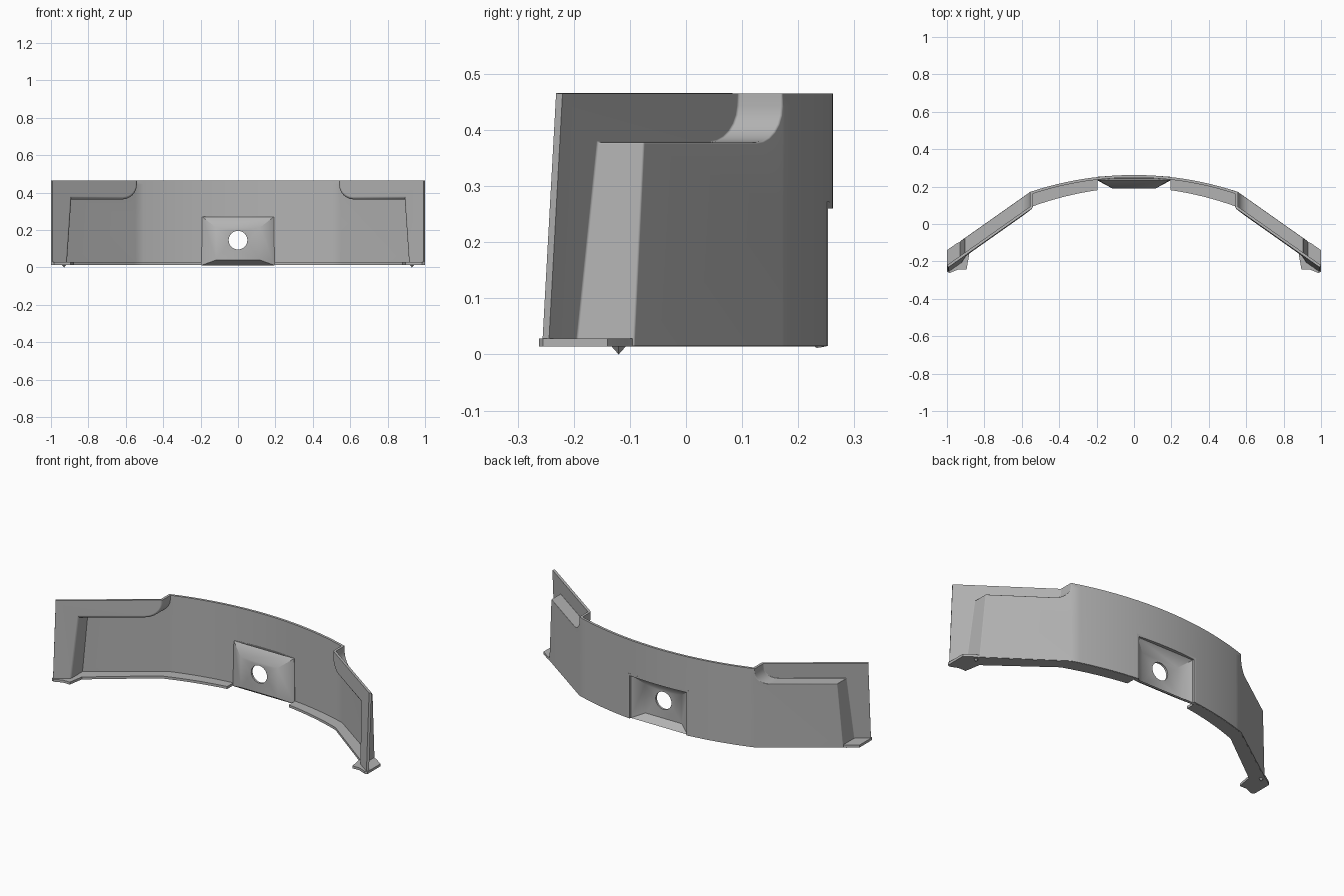
import bpy, bmesh, math
from mathutils import Vector

cube = bpy.data.objects.get("Cube")
if cube:
    bpy.data.objects.remove(cube, do_unlink=True)

grey = bpy.data.materials.new("plain_grey")
grey.use_nodes = True
COLOUR = (0.45, 0.45, 0.45, 1)
grey.diffuse_color = COLOUR
grey.node_tree.nodes["Principled BSDF"].inputs["Base Color"].default_value = COLOUR

LOW, TOP = 0.015, 0.465      # bottom and top of the shell
BEND = 0.555                 # where the arc meets the straight side
RADIUS, CREST = 1.75, 0.262
POCKET_X, POCKET_Z = 0.18, 0.26


def arc_y(x, inset=0.0):
    return CREST - RADIUS + math.sqrt((RADIUS - inset) ** 2 - x * x)


def side_y(x):
    return arc_y(BEND) - 0.705 * (x - BEND)


def recess_y(x, z):
    return side_y(x) - 0.078 - 0.055 * (TOP - z)


def add_face(bm, points):
    return bm.faces.new([bm.verts.new(p) for p in points])


def finish(name, bm, thickness=0.0, bevel=0.0):
    bmesh.ops.remove_doubles(bm, verts=bm.verts, dist=0.0005)
    bmesh.ops.recalc_face_normals(bm, faces=bm.faces)
    # open sheets must face the back so they thicken inward
    if thickness and sum(f.normal.y * f.calc_area() for f in bm.faces) < 0:
        bmesh.ops.reverse_faces(bm, faces=bm.faces)
    mesh = bpy.data.meshes.new(name)
    bm.to_mesh(mesh)
    bm.free()
    mesh.materials.append(grey)
    ob = bpy.data.objects.new(name, mesh)
    bpy.context.collection.objects.link(ob)
    bpy.ops.object.select_all(action='DESELECT')
    ob.select_set(True)
    bpy.context.view_layer.objects.active = ob
    if bevel:
        mod = ob.modifiers.new("Soft edges", 'BEVEL')
        mod.width, mod.segments = bevel, 3
        mod.limit_method, mod.angle_limit = 'ANGLE', math.radians(50)
    if thickness:
        mod = ob.modifiers.new("Thickness", 'SOLIDIFY')
        mod.thickness, mod.offset = thickness, -1
        mod.use_even_offset = True
    bpy.ops.object.convert(target='MESH')
    bpy.ops.object.shade_smooth_by_angle(angle=math.radians(40))
    mod = ob.modifiers.new("Even shading", 'WEIGHTED_NORMAL')
    mod.keep_sharp = True
    return ob


# Recess outline on each side: down, round the corner, along, then down the end
R = 0.065
LEDGE = 0.378
outline = [(BEND, TOP)]
for i in range(7):
    a = math.pi + i * math.pi / 12
    outline.append((BEND + R + R * math.cos(a), LEDGE + R + R * math.sin(a)))
outline += [(0.905, LEDGE), (0.93, LOW)]

# Main shell: curved middle, flat sides, stepped recess
bm = bmesh.new()
columns = [0, 0.06, 0.12, POCKET_X] + [POCKET_X + (BEND - POCKET_X) * i / 8 for i in range(1, 9)]
rows = [LOW, POCKET_Z, LEDGE + R, TOP]
for s in (-1, 1):
    for x0, x1 in zip(columns, columns[1:]):
        for z0, z1 in zip(rows, rows[1:]):
            if x1 <= POCKET_X and z1 <= POCKET_Z:
                continue
            add_face(bm, [(s * x, arc_y(x), z) for x, z in
                          ((x0, z0), (x1, z0), (x1, z1), (x0, z1))])
    side = [(BEND, LOW), (BEND, POCKET_Z)] + outline[1:]
    add_face(bm, [(s * x, side_y(x), z) for x, z in side])
    recess = outline + [(1, LOW), (1, TOP)]
    add_face(bm, [(s * x, recess_y(x, z), z) for x, z in recess])
    for (x0, z0), (x1, z1) in zip(outline, outline[1:]):
        add_face(bm, [(s * x0, side_y(x0), z0), (s * x1, side_y(x1), z1),
                      (s * x1, recess_y(x1, z1), z1), (s * x0, recess_y(x0, z0), z0)])
finish("curved_shell", bm, thickness=0.014, bevel=0.01)

# Centre pocket: rim, sloping sides and a floor with a round hole
bm = bmesh.new()
RIM_Y, FLOOR_Y = 0.243, 0.203
rim = [(-POCKET_X, LOW), (POCKET_X, LOW), (POCKET_X, POCKET_Z), (-POCKET_X, POCKET_Z)]
floor = [(-0.115, 0.045), (0.115, 0.045), (0.115, 0.21), (-0.115, 0.21)]
for i in range(4):
    j = (i + 1) % 4
    add_face(bm, [(rim[i][0], RIM_Y, rim[i][1]), (rim[j][0], RIM_Y, rim[j][1]),
                  (floor[j][0], FLOOR_Y, floor[j][1]), (floor[i][0], FLOOR_Y, floor[i][1])])
steps = [-POCKET_X + 0.06 * i for i in range(7)]
for x0, x1 in zip(steps, steps[1:]):
    add_face(bm, [(x0, arc_y(x0), POCKET_Z), (x1, arc_y(x1), POCKET_Z),
                  (x1, RIM_Y, POCKET_Z), (x0, RIM_Y, POCKET_Z)])
for x in (-POCKET_X, POCKET_X):
    add_face(bm, [(x, arc_y(x), LOW), (x, arc_y(x), POCKET_Z),
                  (x, RIM_Y, POCKET_Z), (x, RIM_Y, LOW)])
hole = [(0.05 * math.cos(a), 0.146 + 0.05 * math.sin(a))
        for a in (i * math.tau / 32 for i in range(32))]
loops = []
for ring in (floor, hole):
    vs = [bm.verts.new((x, FLOOR_Y, z)) for x, z in ring]
    loops += [bm.edges.new((vs[i - 1], vs[i])) for i in range(len(vs))]
bmesh.ops.triangle_fill(bm, use_beauty=True, use_dissolve=False, edges=loops,
                        normal=Vector((0, 1, 0)))
finish("centre_pocket", bm, thickness=0.012)

# Bottom lips with the corner feet, and the small locating tips
lip_x = [0.195 + (BEND - 0.195) * i / 8 for i in range(9)]
for s, label in ((1, "left"), (-1, "right")):
    plan = [(x, arc_y(x, 0.004)) for x in lip_x]
    plan += [(0.925, side_y(0.925) - 0.004), (0.95, -0.105), (1, -0.14), (1, -0.255),
             (0.985, -0.262), (0.94, -0.243), (0.895, -0.243), (0.88, -0.155)]
    plan += [(x, arc_y(x) - 0.07 - 0.012 * (x - 0.195) / 0.36) for x in reversed(lip_x)]
    bm = bmesh.new()
    base = add_face(bm, [(s * x, y, LOW - 0.001) for x, y in plan])
    grown = bmesh.ops.extrude_face_region(bm, geom=[base])
    for v in grown["geom"]:
        if isinstance(v, bmesh.types.BMVert):
            v.co.z = 0.028
    finish(label + "_bottom_lip", bm)

    bm = bmesh.new()
    made = bmesh.ops.create_cone(bm, cap_ends=True, segments=4,
                                 radius1=0.0, radius2=0.016, depth=0.018)
    bmesh.ops.translate(bm, verts=made["verts"], vec=(s * 0.93, -0.12, 0.009))
    finish(label + "_locating_tip", bm)
